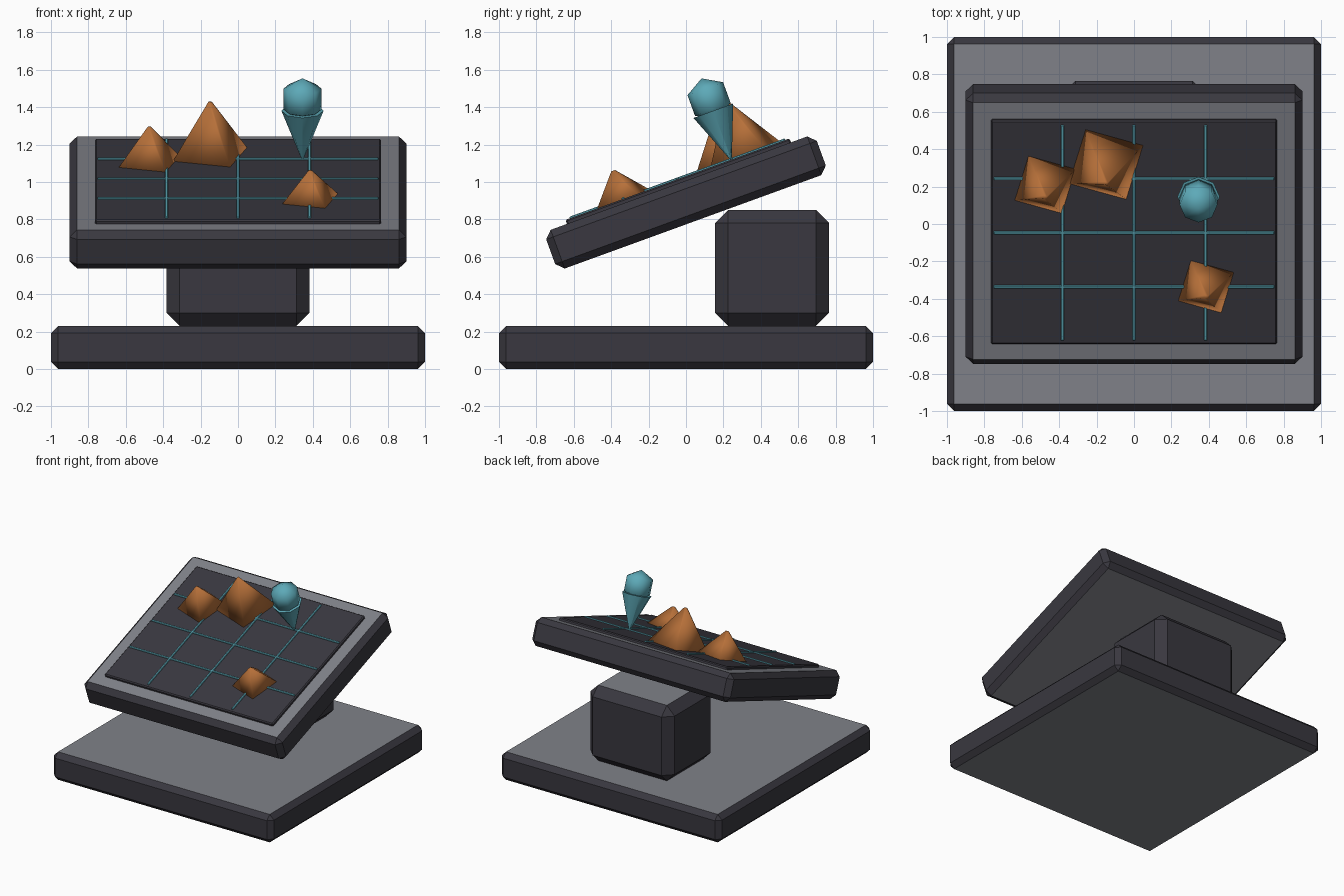
import bpy, bmesh, math
from mathutils import Matrix

if "Cube" in bpy.data.objects:
    bpy.data.objects.remove(bpy.data.objects["Cube"])


def material(name, rgb):
    m = bpy.data.materials.new(name)
    m.diffuse_color = (*rgb, 1)
    m.use_nodes = True
    m.node_tree.nodes["Principled BSDF"].inputs["Base Color"].default_value = m.diffuse_color
    return m


GREY = material("grey panel", (0.215, 0.222, 0.250))
DARK = material("dark casing", (0.041, 0.039, 0.050))
TEAL = material("teal", (0.110, 0.400, 0.480))
BROWN = material("earth brown", (0.480, 0.165, 0.042))

# Frame of the tilted table: local z is the table normal
TILT = Matrix.Translation((0, 0, 0.89)) @ Matrix.Rotation(math.radians(20), 4, 'X')


def finish(bm, name, mats, matrix, smooth=False):
    bmesh.ops.recalc_face_normals(bm, faces=bm.faces)
    if len(mats) == 2:  # flat top and bottom take the second colour
        for f in bm.faces:
            f.material_index = int(abs(f.normal.z) > 0.95)
    for f in bm.faces:
        f.smooth = smooth and len(f.verts) < 5
    mesh = bpy.data.meshes.new(name)
    bm.to_mesh(mesh)
    bm.free()
    for m in mats:
        mesh.materials.append(m)
    ob = bpy.data.objects.new(name, mesh)
    ob.matrix_world = matrix
    bpy.context.collection.objects.link(ob)
    return ob


def box(name, centre, size, chamfer, mats, frame=Matrix()):
    bm = bmesh.new()
    bmesh.ops.create_cube(bm, size=1, matrix=Matrix.Diagonal((*size, 1)))
    bmesh.ops.bevel(bm, geom=bm.edges[:], offset=chamfer, segments=1,
                    profile=0.5, affect='EDGES')
    return finish(bm, name, mats, frame @ Matrix.Translation(centre))


def cone(name, base, r1, r2, height, sides, mat, turn=0):
    bm = bmesh.new()
    bmesh.ops.create_cone(bm, cap_ends=True, segments=sides, radius1=r1,
                          radius2=r2, depth=height,
                          matrix=Matrix.Translation((0, 0, height / 2)))
    frame = TILT @ Matrix.Translation(base) @ Matrix.Rotation(turn, 4, 'Z')
    return finish(bm, name, [mat], frame, smooth=True)


# Base slab and pedestal block
box("base", (0, 0, 0.115), (2, 2, 0.23), 0.038, [DARK, GREY])
box("pedestal", (0, 0.46, 0.54), (0.765, 0.61, 0.62), 0.07, [DARK, GREY])

# Tilted table top with its dark screen
box("table_top", (0, 0, 0), (1.8, 1.54, 0.22), 0.04, [DARK, GREY], TILT)
box("screen", (0, 0, 0.116), (1.53, 1.275, 0.034), 0.008, [DARK], TILT)

# Grid lines on the screen
for i in (-1, 0, 1):
    box(f"grid_line_long_{i + 2}", (0, i * 0.308, 0.134), (1.5, 0.016, 0.015),
        0.003, [TEAL], TILT)
    box(f"grid_line_cross_{i + 2}", (i * 0.383, 0, 0.134), (0.016, 1.225, 0.015),
        0.003, [TEAL], TILT)

# Terrain peaks
peaks = [(-0.475, 0.272, 0.188, 0.20), (-0.15, 0.387, 0.228, 0.30),
         (0.385, -0.308, 0.172, 0.163)]
for n, (x, y, r, h) in enumerate(peaks, 1):
    cone(f"peak_{n}", (x, y, 0.13), r, 0.012, h, 4, BROWN, 0.5)

# Map marker: pointed pin with a faceted head
cone("marker_pin", (0.345, 0.305, 0.13), 0.003, 0.113, 0.281, 8, TEAL)
bm = bmesh.new()
bmesh.ops.create_uvsphere(bm, u_segments=8, v_segments=3, radius=0.117)
finish(bm, "marker_head", [TEAL],
       TILT @ Matrix.Translation((0.345, 0.305, 0.478)), smooth=True)
